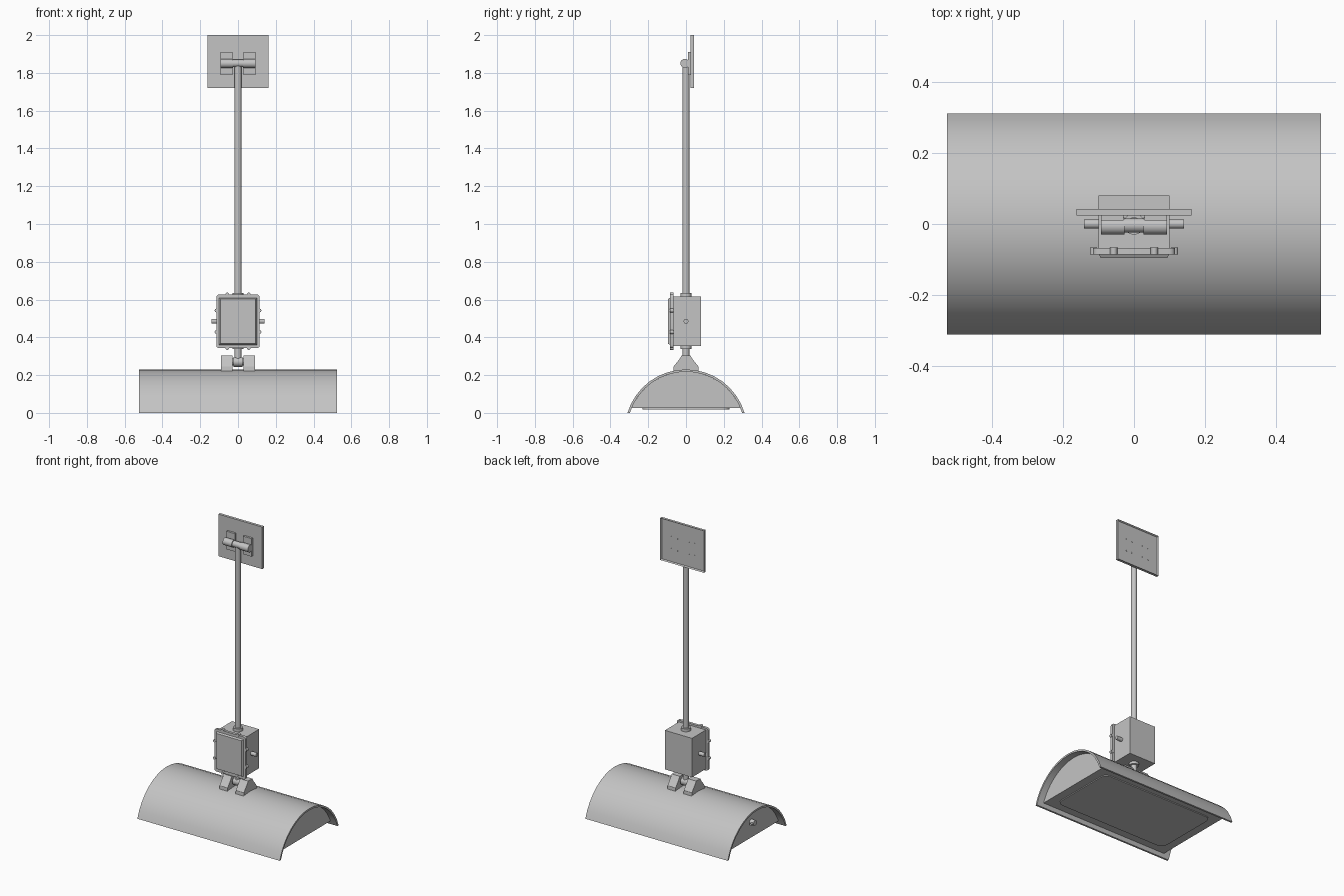
import bpy, bmesh, math
from mathutils import Matrix, Vector

if "Cube" in bpy.data.objects:
    bpy.data.objects.remove(bpy.data.objects["Cube"], do_unlink=True)

GREY = (0.55, 0.55, 0.55, 1)
mat = bpy.data.materials.new("mid grey")
mat.use_nodes = True
mat.diffuse_color = GREY
mat.node_tree.nodes["Principled BSDF"].inputs["Base Color"].default_value = GREY


def finish(name, bm):
    bmesh.ops.recalc_face_normals(bm, faces=bm.faces)
    mesh = bpy.data.meshes.new(name)
    bm.to_mesh(mesh)
    bm.free()
    mesh.materials.append(mat)
    ob = bpy.data.objects.new(name, mesh)
    bpy.context.collection.objects.link(ob)
    bpy.ops.object.select_all(action="DESELECT")
    ob.select_set(True)
    bpy.context.view_layer.objects.active = ob
    bpy.ops.object.shade_smooth_by_angle(angle=math.radians(35))
    return ob


def box(name, lo, hi, bevel=0, bevel_axis=1):
    """Box between two corners; optionally round the edges along one axis."""
    lo, hi = Vector(lo), Vector(hi)
    bm = bmesh.new()
    bmesh.ops.create_cube(bm, size=1)
    for v in bm.verts:
        v.co = (lo + hi) / 2 + v.co * (hi - lo)
    if bevel:
        edges = [e for e in bm.edges
                 if abs((e.verts[0].co - e.verts[1].co)[bevel_axis]) > 1e-5]
        bmesh.ops.bevel(bm, geom=edges, offset=bevel, segments=3,
                        profile=0.5, affect="EDGES")
    return finish(name, bm)


def rod(name, a, b, r, sides=20):
    """Cylinder between two points."""
    a, b = Vector(a), Vector(b)
    turn = (b - a).to_track_quat("Z", "Y").to_matrix().to_4x4()
    bm = bmesh.new()
    bmesh.ops.create_cone(bm, cap_ends=True, segments=sides, radius1=r, radius2=r,
                          depth=(b - a).length,
                          matrix=Matrix.Translation((a + b) / 2) @ turn)
    return finish(name, bm)


def extrude_x(name, profile, x0, x1):
    """Extrude a (y, z) outline from x0 to x1."""
    bm = bmesh.new()
    face = bm.faces.new([bm.verts.new((x0, y, z)) for y, z in profile])
    new = bmesh.ops.extrude_face_region(bm, geom=[face])["geom"]
    bmesh.ops.translate(bm, vec=(x1 - x0, 0, 0),
                        verts=[v for v in new if isinstance(v, bmesh.types.BMVert)])
    return finish(name, bm)


# Curved shade: a circular arc with an even wall
HALF_W, HALF_L, TOP, WALL = 0.31, 0.525, 0.23, 0.012
R = (HALF_W ** 2 + TOP ** 2) / (2 * TOP)
CZ = TOP - R


def arc(radius, bottom, n=16):
    end = math.acos((bottom - CZ) / radius)
    return [(radius * math.sin(t), CZ + radius * math.cos(t))
            for t in (-end + 2 * end * i / n for i in range(n + 1))]


extrude_x("lamp_shade", arc(R, 0) + arc(R - WALL, 0)[::-1], -HALF_L, HALF_L)

# Lamp housing closed by end plates, set in from the shade ends
IN = 0.48
extrude_x("lamp_housing", arc(R - WALL, 0.025), -IN, IN)
box("lens_panel", (-0.42, -0.23, 0.019), (0.42, 0.23, 0.026), 0.04, 2)
rod("cable_gland", (-IN, 0, 0.13), (-IN - 0.03, 0, 0.13), 0.018)
rod("cable_stub", (-IN - 0.02, 0, 0.13), (-IN - 0.02, 0.035, 0.13), 0.008, 12)

# Lower hinge: two tapered ears with a pin between them
half_ear = [(0.068, 0.21), (0.066, 0.245), (0.036, 0.283), (0.022, 0.305)]
ear = half_ear + [(-y, z) for y, z in reversed(half_ear)]
for side, s in (("right", -1), ("left", 1)):
    extrude_x(f"hinge_ear_{side}", ear, s * 0.03, s * 0.09)
rod("hinge_pin", (-0.04, 0, 0.27), (0.04, 0, 0.27), 0.018)
rod("hinge_barrel", (-0.024, 0, 0.27), (0.024, 0, 0.27), 0.026)
rod("lower_stem", (0, 0, 0.26), (0, 0, 0.36), 0.018)

# Junction box with lid
box("junction_box", (-0.1, -0.068, 0.355), (0.1, 0.08, 0.615))
box("box_lid", (-0.115, -0.085, 0.343), (0.115, -0.067, 0.627), 0.015)
bm = bmesh.new()
bmesh.ops.create_cube(bm, size=1)
for v in bm.verts:
    front = v.co.y < 0
    k = 0.093 if front else 0.1
    v.co = (math.copysign(k, v.co.x), -0.096 if front else -0.084,
            0.485 + math.copysign(k + 0.025, v.co.z))
finish("lid_panel", bm)

# Collars, side glands and lid screws
rod("lower_collar", (0, 0, 0.338), (0, 0, 0.357), 0.03)
rod("upper_collar", (0, 0, 0.613), (0, 0, 0.634), 0.03)
for side, s in (("right", -1), ("left", 1)):
    rod(f"side_gland_{side}", (s * 0.09, 0, 0.485), (s * 0.14, 0, 0.485), 0.013)
    for level, t in (("lower", -1), ("upper", 1)):
        z = 0.485 + t * 0.057
        rod(f"side_clip_{level}_{side}", (s * 0.114, -0.086, z),
            (s * 0.114, -0.066, z), 0.01, 12)
        rod(f"end_clip_{level}_{side}", (s * 0.057, -0.086, 0.485 + t * 0.142),
            (s * 0.057, -0.066, 0.485 + t * 0.142), 0.01, 12)

# Long pole and upper swivel
SWIVEL_Z = 1.85
rod("pole", (0, 0, 0.6), (0, 0, SWIVEL_Z), 0.019)
rod("swivel_centre", (-0.027, -0.004, SWIVEL_Z), (0.027, -0.004, SWIVEL_Z), 0.02)
for side, s in (("right", -1), ("left", 1)):
    rod(f"swivel_barrel_{side}", (s * 0.027, -0.006, SWIVEL_Z),
        (s * 0.093, -0.006, SWIVEL_Z), 0.024)
    box(f"swivel_pad_{side}", (s * 0.03, 0.01, 1.79), (s * 0.093, 0.026, 1.91))
    # Bolt ends on the back of the mounting plate
    for i, x in enumerate((0.042, 0.085)):
        for j, z in enumerate((1.81, 1.89)):
            rod(f"bolt_end_{side}_{i}_{j}", (s * x, 0.026, z),
                (s * x, 0.034, z), 0.005, 8)

# Mounting plate: shallow tray open at the back
bm = bmesh.new()
bmesh.ops.create_cube(bm, size=1)
for v in bm.verts:
    v.co = (v.co.x * 0.324, 0.033 + v.co.y * 0.018, 1.86 + v.co.z * 0.28)
back = [f for f in bm.faces if f.calc_center_median().y > 0.04]
bmesh.ops.inset_region(bm, faces=back, thickness=0.008)
bmesh.ops.translate(bm, vec=(0, -0.01, 0), verts=back[0].verts)
finish("mounting_plate", bm)
